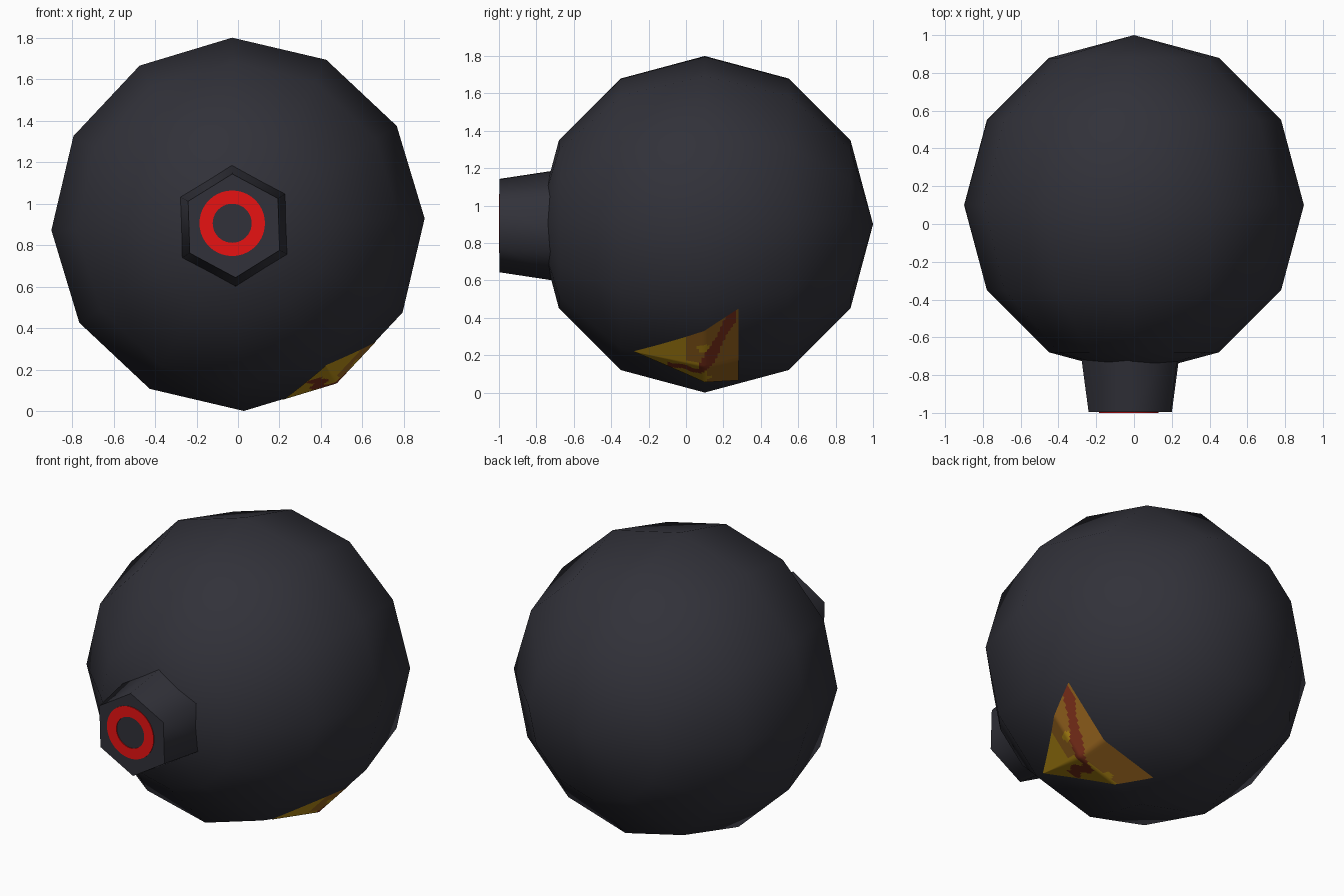
import bpy, bmesh, math
from mathutils import Vector
from mathutils.bvhtree import BVHTree

if "Cube" in bpy.data.objects:
    bpy.data.objects.remove(bpy.data.objects["Cube"])


def material(name, rgb):
    m = bpy.data.materials.new(name)
    m.diffuse_color = (*rgb, 1)
    m.use_nodes = True
    m.node_tree.nodes["Principled BSDF"].inputs["Base Color"].default_value = m.diffuse_color
    return m


CHARCOAL = material("charcoal", (0.031, 0.031, 0.041))
RED = material("red", (0.80, 0.006, 0.006))
YELLOW = material("cheese yellow", (0.50, 0.28, 0.008))
CRUST = material("crust brown", (0.33, 0.135, 0.014))
SAUCE = material("sauce brown", (0.23, 0.033, 0.012))
TILT = math.radians(1.8)          # whole model is rolled slightly about y


def finish(name, bm, mats, smooth_angle):
    me = bpy.data.meshes.new(name)
    bm.to_mesh(me)
    bm.free()
    for m in mats:
        me.materials.append(m)
    ob = bpy.data.objects.new(name, me)
    bpy.context.collection.objects.link(ob)
    bpy.ops.object.select_all(action='DESELECT')
    ob.select_set(True)
    bpy.context.view_layer.objects.active = ob
    bpy.ops.object.shade_smooth_by_angle(angle=math.radians(smooth_angle))
    return ob


def lathe(profile, sides, cx, cz, start, closed=False):
    """Revolve (radius, y) points about a line parallel to y."""
    bm = bmesh.new()
    rings = []
    for r, y in profile:
        if r == 0:
            rings.append([bm.verts.new((cx, y, cz))] * sides)
            continue
        rings.append([bm.verts.new((cx + r * math.cos(start + math.tau * k / sides), y,
                                    cz + r * math.sin(start + math.tau * k / sides)))
                      for k in range(sides)])
    pairs = list(zip(rings, rings[1:]))
    if closed:
        pairs.append((rings[-1], rings[0]))
    for a, b in pairs:
        for k in range(sides):
            j = (k + 1) % sides
            bm.faces.new(list(dict.fromkeys((a[k], a[j], b[j], b[k]))))
    bmesh.ops.recalc_face_normals(bm, faces=bm.faces)
    return bm


# Body: 12-sided ball with its poles at front and back
ball = [(0.9 * math.sin(math.pi * i / 6) if 0 < i < 6 else 0,
         0.1 - 0.9 * math.cos(math.pi * i / 6)) for i in range(7)]
body = lathe(ball, 12, 0, 0.9, TILT)
tree = BVHTree.FromBMesh(body)
finish("ball_body", body, [CHARCOAL], 60)

# Nozzle: tapered hexagonal stub at the front
finish("front_nozzle", lathe([(0, -0.6), (0.31, -0.6), (0.25, -0.996), (0, -0.996)],
                             6, -0.02, 0.893, math.pi / 2 + TILT), [CHARCOAL], 70)

# Red ring painted on the nozzle face
finish("nozzle_ring", lathe([(0.094, -0.994), (0.094, -1), (0.158, -1), (0.158, -0.994)],
                            40, -0.028, 0.905, 0, True), [RED], 30)

# Painted wedge on the lower right: thin skin laid on the ball's facets
MID, HALF, Y0, Y1 = math.radians(-58), math.radians(25.5), -0.28, 0.28


def on_ball(u, v):
    """u from -1 to 1 across the wedge, v from 0 at the tip to 1 at the crust."""
    y, a = Y0 + (Y1 - Y0) * v, MID + HALF * u * v
    d = Vector((math.cos(a), 0, math.sin(a)))
    p = tree.ray_cast(Vector((0, y, 0.9)) + d * 2, -d)[0]
    return p + d * 0.003


def wedge_colour(u, v):
    s = u * v                                # sideways position, + is upward
    # wavy sauce streak running from the low tip side up to the crust's top
    if 0.33 < v < 0.98:
        line = -0.2 + 1.0 * max(0, v - 0.62) / 0.3 + 0.04 * math.sin(v * 30)
        if abs(s - line) < (0.10 if v < 0.62 else 0.2):
            return 2
    if (v - 0.68) ** 2 + (s - 0.33) ** 2 < 0.006 or (v - 0.66) ** 2 + (s + 0.5) ** 2 < 0.008:
        return 0                             # cheese spots
    if v > 0.7 or (v > 0.5 and s > 0.05):
        return 1
    return 0


bm = bmesh.new()
NU, NV = 40, 40
grid = [[bm.verts.new(on_ball(2 * i / NU - 1, max(j / NV, 0.002))) for i in range(NU + 1)]
        for j in range(NV + 1)]
for j in range(NV):
    for i in range(NU):
        f = bm.faces.new((grid[j][i], grid[j + 1][i], grid[j + 1][i + 1], grid[j][i + 1]))
        f.material_index = wedge_colour(2 * (i + 0.5) / NU - 1, (j + 0.5) / NV)
bmesh.ops.recalc_face_normals(bm, faces=bm.faces)
mid = grid[NV // 2][NU // 2]
if mid.link_faces[0].normal.dot(mid.co - Vector((0, 0.1, 0.9))) < 0:
    bmesh.ops.reverse_faces(bm, faces=bm.faces)
finish("painted_wedge", bm, [YELLOW, CRUST, SAUCE], 60)
